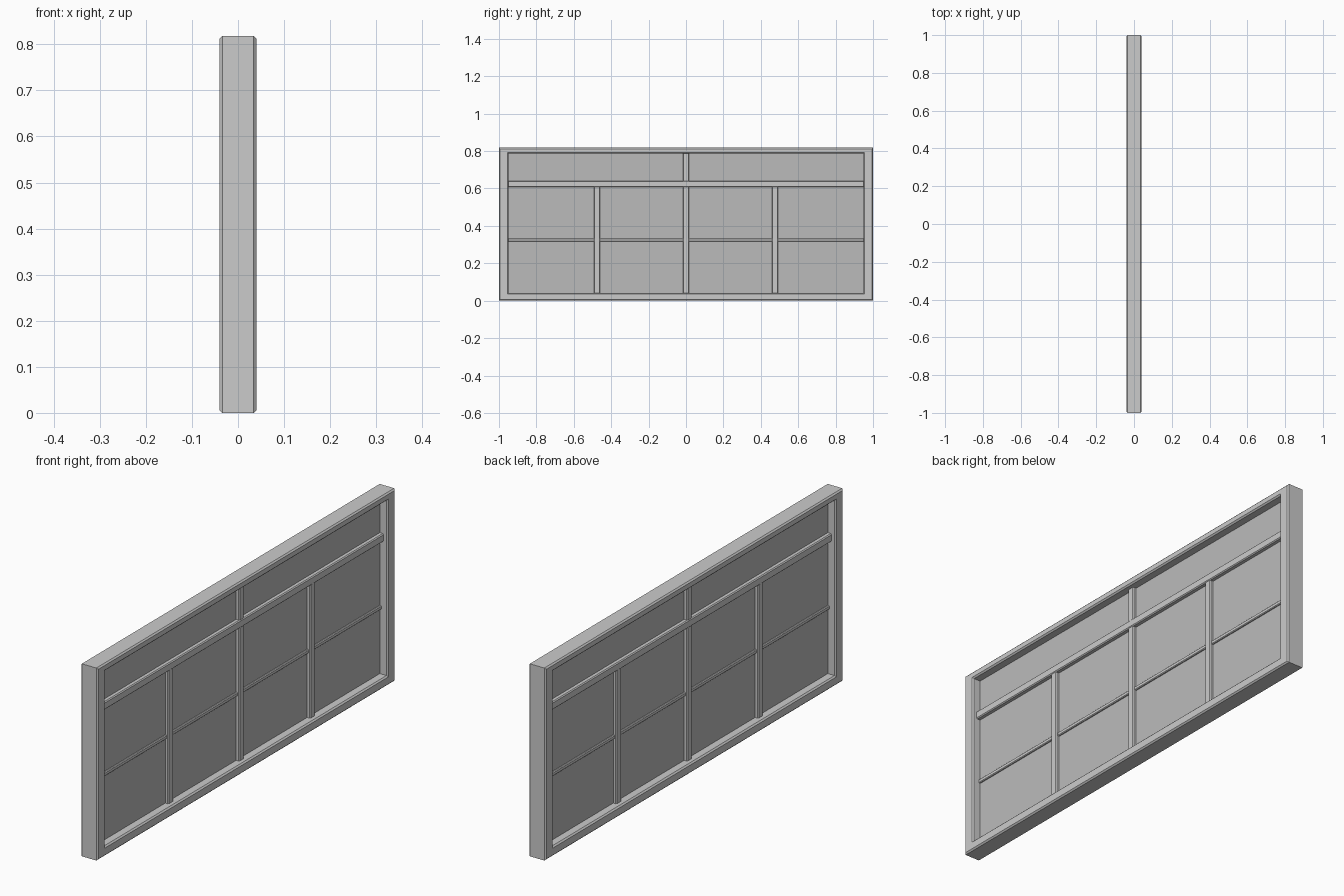
import bpy, bmesh

if "Cube" in bpy.data.objects:
    bpy.data.objects.remove(bpy.data.objects["Cube"])

glass_mat = bpy.data.materials.new("dark_glass")
glass_mat.diffuse_color = (0.5, 0.5, 0.5, 1)
glass_mat.use_nodes = True
glass_mat.node_tree.nodes["Principled BSDF"].inputs["Base Color"].default_value = glass_mat.diffuse_color

H = 0.818                                   # overall height
IN_Y, IN_Z0, IN_Z1 = 0.948, 0.042, 0.786    # clear opening


def finish(name, bm):
    bmesh.ops.recalc_face_normals(bm, faces=bm.faces[:])
    me = bpy.data.meshes.new(name)
    bm.to_mesh(me)
    bm.free()
    ob = bpy.data.objects.new(name, me)
    bpy.context.collection.objects.link(ob)
    return ob


def box(name, hx, y0, y1, z0, z1, bevel=0.0):
    bm = bmesh.new()
    bmesh.ops.create_cube(bm, size=1)
    for v in bm.verts:
        v.co = (v.co.x * 2 * hx,
                (y0 + y1) / 2 + v.co.y * (y1 - y0),
                (z0 + z1) / 2 + v.co.z * (z1 - z0))
    if bevel:
        bmesh.ops.bevel(bm, geom=bm.edges[:], offset=bevel, segments=1,
                        affect='EDGES')
    return finish(name, bm)


# Outer frame: chamfered profile swept round a rectangle
def loop(bm, x, hy, z0, z1):
    return [bm.verts.new((x, y, z)) for y, z in
            ((-hy, z0), (hy, z0), (hy, z1), (-hy, z1))]


bm = bmesh.new()
D, C = 0.04, 0.006
outer = lambda x, i: loop(bm, x, 1 - i, i, H - i)
inner = lambda x, i: loop(bm, x, IN_Y + i, IN_Z0 - i, IN_Z1 + i)
rings = [outer(-D + C, 0), outer(D - C, 0), outer(D, C),
         inner(D, C), inner(D - C, 0), inner(-D + C, 0),
         inner(-D, C), outer(-D, C)]
for a, b in zip(rings, rings[1:] + rings[:1]):
    for i in range(4):
        j = (i + 1) % 4
        bm.faces.new((a[i], a[j], b[j], b[i]))
finish("outer_frame", bm)

# Glass pane
pane = box("glass_pane", 0.003, -IN_Y - 0.01, IN_Y + 0.01,
           IN_Z0 - 0.01, IN_Z1 + 0.01)
pane.data.materials.append(glass_mat)

# Horizontal bars
box("transom_bar", 0.021, -IN_Y - 0.008, IN_Y + 0.008, 0.607, 0.641, 0.004)
box("thin_glazing_bar", 0.010, -IN_Y - 0.005, IN_Y + 0.005, 0.316, 0.333, 0.003)

# Vertical mullions
W = 0.0165
box("centre_mullion", 0.018, -W, W, IN_Z0 - 0.008, IN_Z1 + 0.008, 0.004)
for side, name in ((-1, "left_mullion"), (1, "right_mullion")):
    y = side * 0.476
    box(name, 0.018, y - W, y + W, IN_Z0 - 0.008, 0.612, 0.004)
